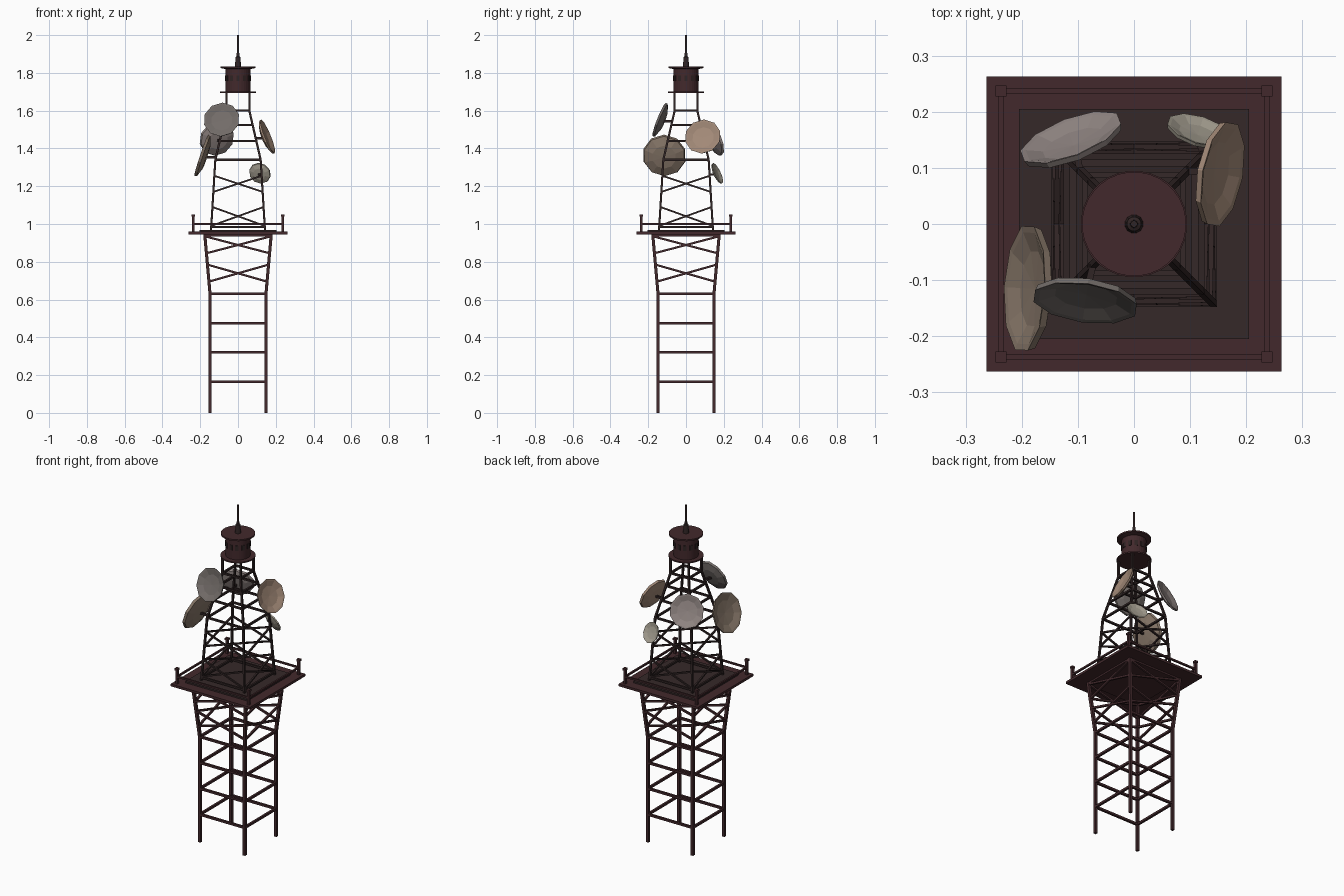
import bpy, bmesh, math
from mathutils import Vector, Matrix

if "Cube" in bpy.data.objects:
    bpy.data.objects.remove(bpy.data.objects["Cube"])

def mat(name, rgb):
    m = bpy.data.materials.new(name)
    m.diffuse_color = (*rgb, 1)
    m.use_nodes = True
    m.node_tree.nodes["Principled BSDF"].inputs["Base Color"].default_value = m.diffuse_color
    return m

RED = mat("dark_red", (0.055, 0.022, 0.025))
DECK = mat("deck_brown", (0.036, 0.022, 0.022))
STEEL = mat("dark_steel", (0.03, 0.018, 0.018))

def finish(name, bm, m):
    bmesh.ops.recalc_face_normals(bm, faces=bm.faces)
    me = bpy.data.meshes.new(name)
    bm.to_mesh(me)
    bm.free()
    me.materials.append(m)
    ob = bpy.data.objects.new(name, me)
    bpy.context.collection.objects.link(ob)
    return ob

def box(bm, c, s, rot=Matrix()):
    bmesh.ops.create_cube(bm, size=1, matrix=Matrix.Translation(c) @ rot @ Matrix.Diagonal((*s, 1)))

def beam(bm, a, b, w):
    # square bar between two points
    a, b = Vector(a), Vector(b)
    d = b - a
    x = Vector((1, 0, 0)) if abs(d.normalized().x) < 0.6 else Vector((0, 1, 0))
    y = d.cross(x).normalized()
    x = y.cross(d).normalized()
    rot = Matrix((x, y, d.normalized())).transposed().to_4x4()
    box(bm, (a + b) / 2, (w, w, d.length), rot)

def lathe(bm, prof, n, M=Matrix()):
    # revolve (radius, height) points around local z
    rings = []
    for r, z in prof:
        if r == 0:
            rings.append([bm.verts.new(M @ Vector((0, 0, z)))] * n)
        else:
            rings.append([bm.verts.new(M @ Vector((r * math.cos(2 * math.pi * (i + .5) / n),
                          r * math.sin(2 * math.pi * (i + .5) / n), z))) for i in range(n)])
    for p, q in zip(rings, rings[1:]):
        for i in range(n):
            j = (i + 1) % n
            bm.faces.new(list(dict.fromkeys((p[i], p[j], q[j], q[i]))))

def half_width(prof, z):
    for (z0, w0), (z1, w1) in zip(prof, prof[1:]):
        if z0 <= z <= z1:
            return w0 + (w1 - w0) * (z - z0) / (z1 - z0)
    return prof[-1][1]

def tower(name, prof, rings, crosses, leg, bar, m):
    legs, braces = bmesh.new(), bmesh.new()
    for k in range(4):
        R = Matrix.Rotation(k * math.pi / 2, 3, 'Z')
        pt = lambda s, z: R @ Vector((s * half_width(prof, z), -half_width(prof, z), z))
        for (z0, _), (z1, _) in zip(prof, prof[1:]):
            beam(legs, pt(1, z0), pt(1, z1), leg)
        for z in rings:
            beam(braces, pt(-1, z), pt(1, z), bar)
        for z0, z1 in crosses:
            beam(braces, pt(-1, z0), pt(1, z1), bar * .85)
            beam(braces, pt(1, z0), pt(-1, z1), bar * .85)
    finish(name + "_legs", legs, m)
    finish(name + "_braces", braces, m)

# Lower tower, flaring out under the platform
LOW = [(0, .148), (.63, .148), (.945, .176)]
tower("lower_tower", LOW, [.165, .32, .475, .63], [(.695, .785), (.845, .935)], .016, .013, RED)

# Upper tower, tapering to the cabin
UP = [(.965, .143), (1.34, .12), (1.6, .06), (1.70, .06)]
tower("upper_tower", UP, [.985, 1.34, 1.44, 1.525, 1.6], [(.99, 1.09), (1.17, 1.255)], .011, .011, STEEL)

# Platform slabs
bm = bmesh.new()
box(bm, (0, 0, .952), (.525, .525, .014))
box(bm, (0, 0, .941), (.36, .36, .012))
finish("platform_slab", bm, RED)
bm = bmesh.new()
box(bm, (0, 0, .962), (.41, .41, .012))
finish("platform_deck", bm, DECK)

# Railing with capped corner posts
bm = bmesh.new()
for k in range(4):
    R = Matrix.Rotation(k * math.pi / 2, 3, 'Z')
    c = R @ Vector((.237, -.237, 0))
    box(bm, c + Vector((0, 0, 1.0)), (.014, .014, .09))
    box(bm, c + Vector((0, 0, 1.045)), (.02, .02, .012))
    beam(bm, R @ Vector((-.237, -.237, 1.0)), c + Vector((0, 0, 1.0)), .01)
finish("railing", bm, RED)

# Round cabin with two rims
bm = bmesh.new()
lathe(bm, [(0, 1.694), (.095, 1.694), (.095, 1.702), (.067, 1.702), (.067, 1.82),
           (.093, 1.826), (.093, 1.835), (0, 1.835)], 32)
finish("cabin", bm, RED)

# Small windows around the cabin
bm = bmesh.new()
for i in range(12):
    R = Matrix.Rotation(i * math.pi / 6, 4, 'Z')
    box(bm, R @ Vector((.0665, 0, 1.772)), (.006, .018, .03), R)
finish("cabin_windows", bm, STEEL)

# Mast
bm = bmesh.new()
lathe(bm, [(0, 1.83), (.017, 1.83), (.013, 1.885), (.007, 1.888), (.006, 2.0), (0, 2.0)], 12)
finish("mast", bm, STEEL)

# Dishes: name, centre, facing, radius, colour
dishes = [
    ("back_left_dish", (-.11, .147, 1.45), (-.35, .9, .36), .097, (.28, .235, .225)),
    ("back_right_dish", (.115, .163, 1.267), (.28, .9, .42), .06, (.36, .33, .27)),
    ("right_dish", (.15, .09, 1.46), (.93, -.17, .38), .097, (.36, .25, .185)),
    ("left_dish", (-.185, -.115, 1.36), (-.95, .05, .32), .116, (.25, .19, .145)),
    ("front_left_dish", (-.086, -.133, 1.55), (-.13, -.93, .37), .096, (.17, .15, .14)),
]
mounts = bmesh.new()
for name, c, n, r, col in dishes:
    c, n = Vector(c), Vector(n).normalized()
    M = Matrix.Translation(c) @ n.to_track_quat('Z', 'Y').to_matrix().to_4x4()
    bm = bmesh.new()
    lathe(bm, [(0, -.2 * r), (.55 * r, -.17 * r), (.96 * r, -.03 * r), (r, .09 * r),
               (.9 * r, .07 * r), (.6 * r, -.04 * r), (0, -.08 * r)], 10, M)
    finish(name, bm, mat(name, col))
    # stub back to the nearest point of the tower
    back = c - n * .18 * r
    w = half_width(UP, back.z)
    t = Vector((math.copysign(w, back.x), math.copysign(w, back.y), back.z))
    beam(mounts, back, t, .012)
finish("dish_mounts", mounts, STEEL)
